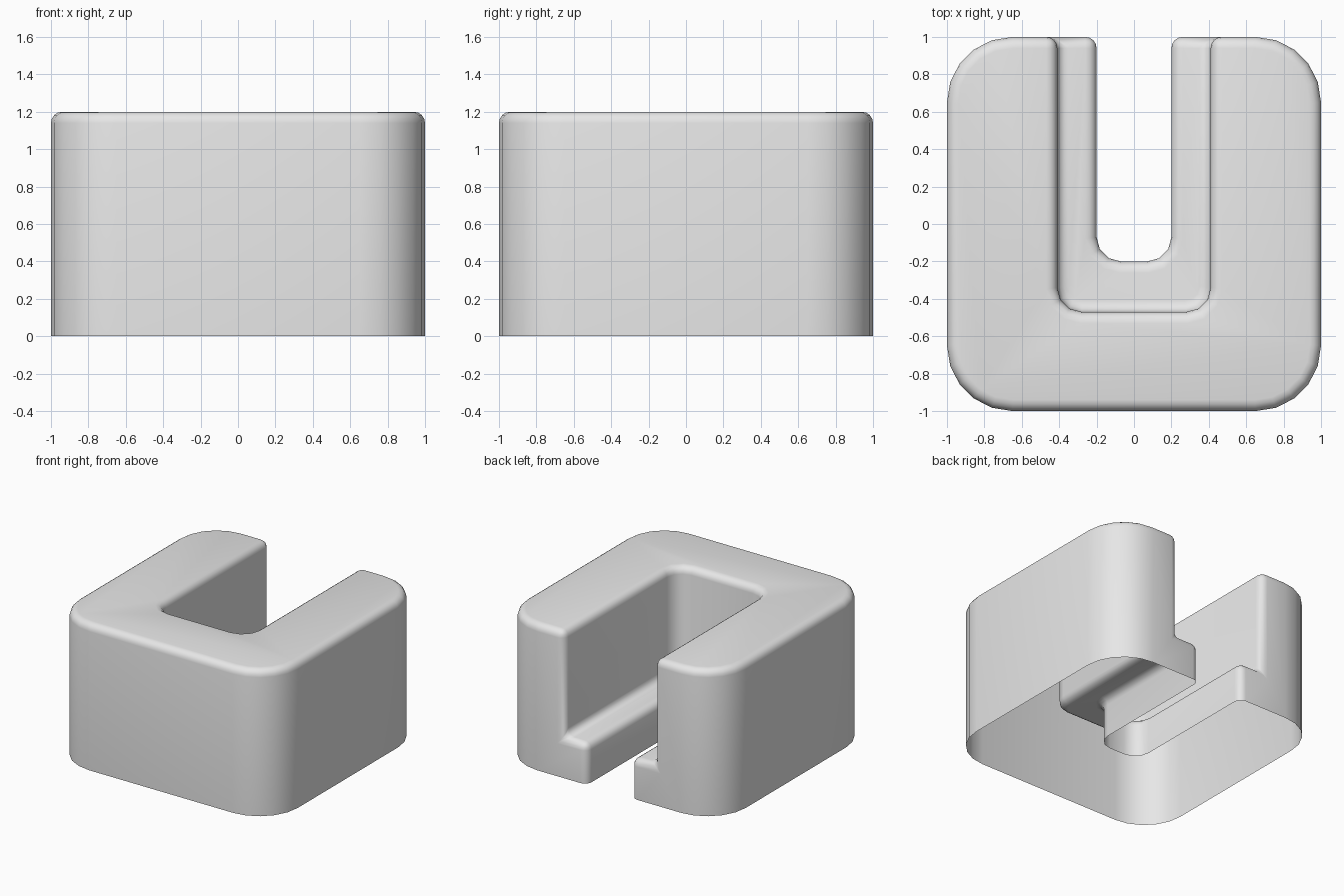
import bpy
import bmesh
from math import cos, sin, pi, radians

cube = bpy.data.objects.get("Cube")
if cube:
    bpy.data.objects.remove(cube, do_unlink=True)

HEIGHT, LEDGE = 1.2, 0.33       # block top and ledge top
WIDE, WIDE_END = 0.41, -0.47    # upper slot half width and closed end
SLIM, SLIM_END = 0.2, -0.2      # lower slot half width and closed end
ROUND = 0.06                    # edge rounding


def arc(cx, cy, r, start, steps):
    """Quarter circle, counter-clockwise from start."""
    return [(cx + r * cos(start + pi / 2 * i / steps),
             cy + r * sin(start + pi / 2 * i / steps)) for i in range(steps + 1)]


def slot_path(half, end, r):
    """Slot outline from its left back end round to its right back end."""
    return ([(-half, 1)]
            + arc(-half + r, end + r, r, pi, 3)
            + arc(half - r, end + r, r, 1.5 * pi, 3)
            + [(half, 1)])


# Outer outline, from the back of one arm round the front to the other
c, r = 0.65, 0.35
outer = (arc(-c, c, r, pi / 2, 5) + arc(-c, -c, r, pi, 5)
         + arc(c, -c, r, 1.5 * pi, 5) + arc(c, c, r, 0, 5))
wide = slot_path(WIDE, WIDE_END, 0.13)
slim = slot_path(SLIM, SLIM_END, 0.13)

bm = bmesh.new()
shared = {}


def face(points):
    verts = []
    for p in points:
        key = tuple(round(v, 4) for v in p)
        if key not in shared:
            shared[key] = bm.verts.new(key)
        verts.append(shared[key])
    bm.faces.new(verts)


def wall(path, low, high):
    for (ax, ay), (bx, by) in zip(path, path[1:]):
        face([(ax, ay, low), (bx, by, low), (bx, by, high), (ax, ay, high)])


def cap(path_a, path_b, z):
    face([(x, y, z) for x, y in path_a + path_b[::-1]])


# Walls, top and ledge; the underside stays open
wall(outer, 0, HEIGHT)
wall(wide[::-1], LEDGE, HEIGHT)
wall(slim[::-1], 0, LEDGE)
cap(outer, wide, HEIGHT)
cap(wide, slim, LEDGE)

# Back ends of the two arms
for s in (-1, 1):
    face([(s * x, 1, z) for x, z in (
        (c, 0), (SLIM, 0), (SLIM, LEDGE), (WIDE, LEDGE), (WIDE, HEIGHT), (c, HEIGHT))])

bmesh.ops.recalc_face_normals(bm, faces=bm.faces[:])
top = max(bm.faces, key=lambda f: f.calc_center_median().z)
if top.normal.z < 0:
    bmesh.ops.reverse_faces(bm, faces=bm.faces[:])

# Round every hard edge, inside and outside corners alike
hard = [e for e in bm.edges
        if len(e.link_faces) == 2 and e.calc_face_angle() > radians(45)]
bmesh.ops.bevel(bm, geom=hard, offset=ROUND, offset_type='OFFSET', segments=4,
                profile=0.5, affect='EDGES', clamp_overlap=False)

mesh = bpy.data.meshes.new("slotted_block")
bm.to_mesh(mesh)
bm.free()
block = bpy.data.objects.new("slotted_block", mesh)
bpy.context.collection.objects.link(block)

# Plain grey
grey = bpy.data.materials.new("light_grey")
grey.use_nodes = True
colour = (0.8, 0.8, 0.8, 1)
grey.diffuse_color = colour
grey.node_tree.nodes["Principled BSDF"].inputs["Base Color"].default_value = colour
mesh.materials.append(grey)

bpy.ops.object.select_all(action='DESELECT')
block.select_set(True)
bpy.context.view_layer.objects.active = block
bpy.ops.object.shade_smooth_by_angle(angle=radians(40))
